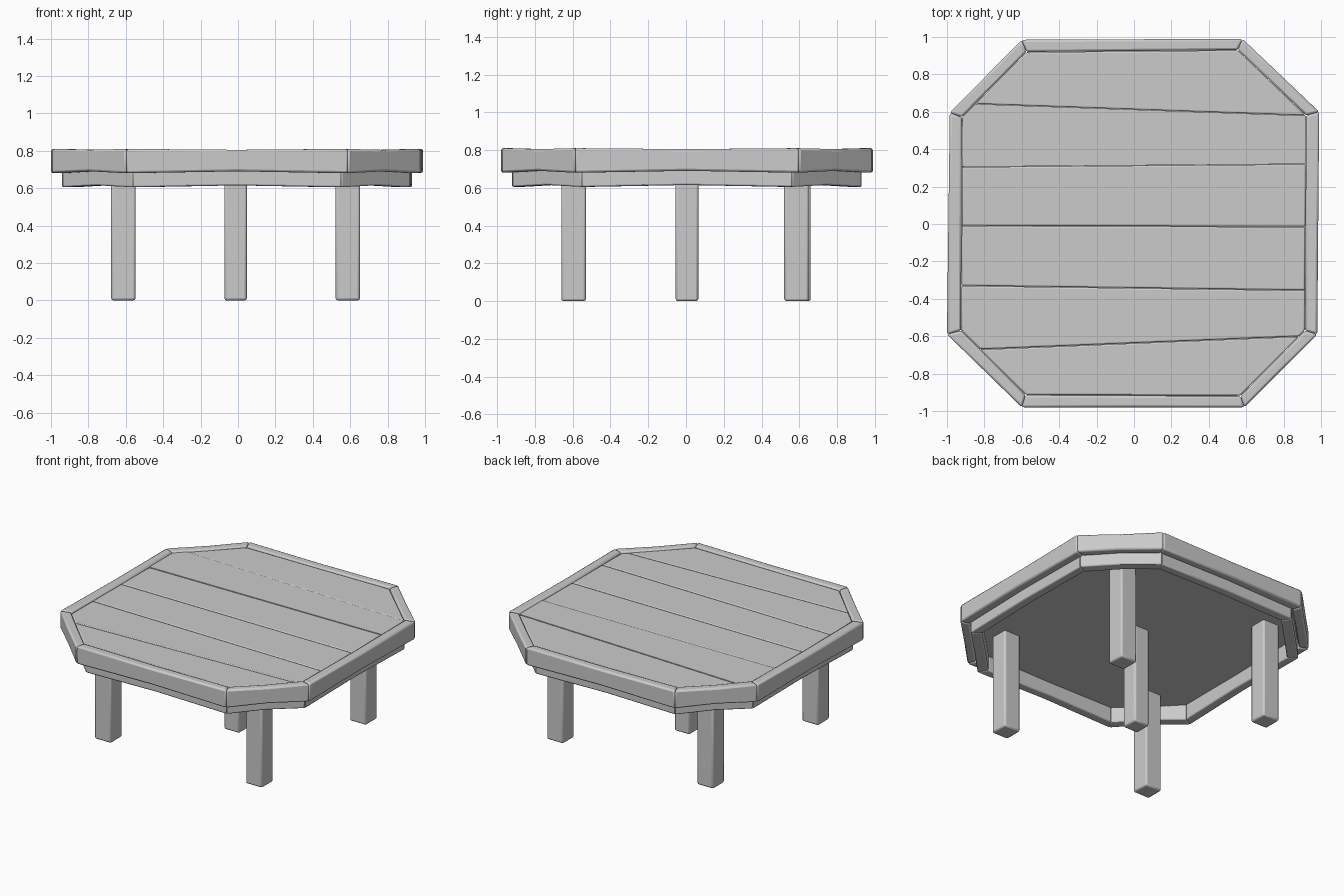
import bpy
import bmesh
from mathutils import Vector

if "Cube" in bpy.data.objects:
    bpy.data.objects.remove(bpy.data.objects["Cube"], do_unlink=True)

GREY = (0.6, 0.6, 0.6, 1)
mat = bpy.data.materials.new("plain grey")
mat.use_nodes = True
mat.diffuse_color = GREY
mat.node_tree.nodes["Principled BSDF"].inputs["Base Color"].default_value = GREY


def finish(name, bm, bevel):
    """Turn a bmesh into a softly bevelled object."""
    bmesh.ops.recalc_face_normals(bm, faces=bm.faces)
    mesh = bpy.data.meshes.new(name)
    bm.to_mesh(mesh)
    bm.free()
    mesh.materials.append(mat)
    obj = bpy.data.objects.new(name, mesh)
    bpy.context.collection.objects.link(obj)
    if bevel:
        mod = obj.modifiers.new("soft edges", "BEVEL")
        mod.width = bevel
        mod.segments = 2
        mod.limit_method = "ANGLE"
        mod.angle_limit = 0.5
    bpy.ops.object.select_all(action="DESELECT")
    obj.select_set(True)
    bpy.context.view_layer.objects.active = obj
    bpy.ops.object.shade_smooth_by_angle(angle=0.6)
    return obj


def prism(points, z0, z1):
    """Extrude a flat outline from z0 to z1."""
    bm = bmesh.new()
    face = bm.faces.new([bm.verts.new((x, y, z0)) for x, y in points])
    top = bmesh.ops.extrude_face_region(bm, geom=[face])["geom"]
    for v in top:
        if isinstance(v, bmesh.types.BMVert):
            v.co.z = z1
    return bm


def board(name, a, b, c, d, z0, z1, bevel, waist):
    """One straight board of a ring, slightly slimmer at its middle."""
    loops = []
    bm = bmesh.new()
    for t, dz in ((0, 0), (0.5, waist), (1, 0)):
        out, inn = a.lerp(b, t), d.lerp(c, t)
        loops.append([bm.verts.new((p.x, p.y, z)) for p, z in
                      ((out, z0 + dz), (out, z1 - dz / 2),
                       (inn, z1 - dz / 2), (inn, z0 + dz))])
    for l0, l1 in zip(loops, loops[1:]):
        for i in range(4):
            j = (i + 1) % 4
            bm.faces.new((l0[i], l0[j], l1[j], l1[i]))
    bm.faces.new(loops[0])
    bm.faces.new(loops[-1])
    return finish(name, bm, bevel)


def ring(name, outer, inner, z0, z1, bevel, waist):
    for i in range(8):
        j = (i + 1) % 8
        board(f"{name}_{i + 1}", outer[i], outer[j], inner[j], inner[i],
              z0, z1, bevel, waist)


def octagon(*pts):
    return [Vector(p) for p in pts]


outer = octagon((-0.60, 0.985), (0.58, 0.99), (0.99, 0.60), (0.98, -0.59),
                (0.59, -0.98), (-0.60, -0.98), (-1.0, -0.59), (-0.985, 0.595))
inner = octagon((-0.575, 0.92), (0.555, 0.93), (0.92, 0.58), (0.915, -0.57),
                (0.57, -0.92), (-0.58, -0.915), (-0.925, -0.57), (-0.92, 0.57))

# Rim boards and the recessed apron beneath them
ring("rim_board", outer, inner, 0.68, 0.81, 0.012, 0.01)
ring("apron_board", [p * 0.94 for p in outer], [p * 0.875 for p in outer],
     0.605, 0.72, 0.008, 0.01)

# Panel closing the underside
finish("underside_panel", prism([p * 0.93 for p in outer], 0.715, 0.76), 0)

# Top planks: the inner outline cut along slightly crooked seams
seams = [(1.1, 1.1), (0.645, 0.58), (0.305, 0.32), (-0.01, -0.015),
         (-0.33, -0.355), (-0.675, -0.60), (-1.1, -1.1)]
for n, (upper, lower) in enumerate(zip(seams, seams[1:])):
    bm = prism([p * 0.998 for p in inner], 0.74, 0.80)
    for (yl, yr), side in ((upper, 1), (lower, -1)):
        # Plane through the seam, set back a little to leave a groove
        normal = Vector((yl - yr, 1.84, 0)).normalized() * side
        spot = Vector((0, (yl + yr) / 2, 0)) - normal * 0.001
        cut = bmesh.ops.bisect_plane(bm, geom=bm.verts[:] + bm.edges[:] + bm.faces[:],
                                     plane_co=spot, plane_no=normal, clear_outer=True)
        edges = [e for e in cut["geom_cut"] if isinstance(e, bmesh.types.BMEdge)]
        if edges:
            bmesh.ops.holes_fill(bm, edges=edges)
    finish(f"top_plank_{n + 1}", bm, 0.008)

# Four corner legs and one in the middle
legs = {"front_right_leg": (-0.613, -0.595), "front_left_leg": (0.587, -0.595),
        "back_right_leg": (-0.613, 0.595), "back_left_leg": (0.587, 0.585),
        "middle_leg": (-0.013, 0.005)}
for name, (x, y) in legs.items():
    w = 0.06 if name == "middle_leg" else 0.065
    corners = [(x - w, y - w), (x + w, y - w), (x + w, y + w), (x - w, y + w)]
    finish(name, prism(corners, 0, 0.73), 0.012)
